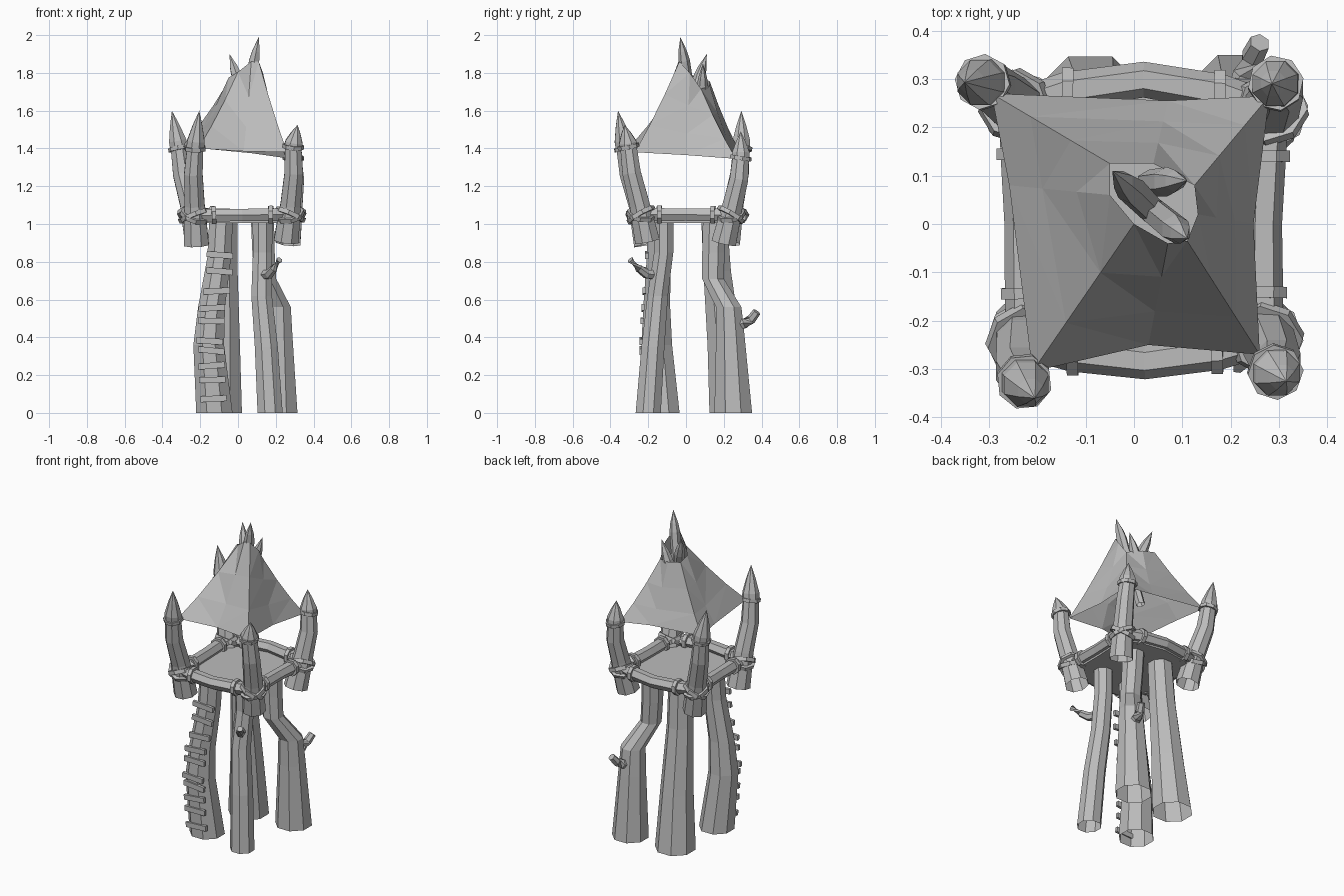
import bpy, bmesh, math, random
from mathutils import Vector, Matrix

random.seed(4)
if "Cube" in bpy.data.objects:
    bpy.data.objects.remove(bpy.data.objects["Cube"])

grey = bpy.data.materials.new("plain grey")
grey.use_nodes = True
COLOUR = (0.5, 0.5, 0.5, 1)
grey.diffuse_color = COLOUR
grey.node_tree.nodes["Principled BSDF"].inputs["Base Color"].default_value = COLOUR


def finish(name, bm):
    bmesh.ops.recalc_face_normals(bm, faces=bm.faces)
    mesh = bpy.data.meshes.new(name)
    bm.to_mesh(mesh)
    bm.free()
    mesh.materials.append(grey)
    obj = bpy.data.objects.new(name, mesh)
    bpy.context.collection.objects.link(obj)
    return obj


def bridge(bm, a, b):
    n = len(a)
    for i in range(n):
        bm.faces.new((a[i], a[(i + 1) % n], b[(i + 1) % n], b[i]))


def tube(name, path, sides=8, level=False, cap_start=False, cap_end=False):
    """Faceted tube along (x, y, z, radius) points; a zero radius ends in a point."""
    bm = bmesh.new()
    pts = [Vector(p[:3]) for p in path]
    last = len(pts) - 1
    rings = []
    for i, p in enumerate(path):
        if p[3] == 0:
            tip = bm.verts.new(pts[i])
            for k in range(sides):
                bm.faces.new((rings[-1][k], rings[-1][(k + 1) % sides], tip))
            break
        way = Vector((0, 0, 1)) if level else pts[min(i + 1, last)] - pts[max(i - 1, 0)]
        way.normalize()
        ref = Vector((1, 0, 0)) if abs(way.z) > 0.6 else Vector((0, 0, 1))
        u = (ref - way * ref.dot(way)).normalized()
        v = way.cross(u)
        ring = []
        for k in range(sides):
            t = math.tau * (k + 0.5) / sides
            ring.append(bm.verts.new(pts[i] + (u * math.cos(t) + v * math.sin(t)) * p[3]))
        if rings:
            bridge(bm, rings[-1], ring)
        rings.append(ring)
    if cap_start:
        bm.faces.new(rings[0])
    if cap_end:
        bm.faces.new(rings[-1])
    return finish(name, bm)


def hoop(name, centre, axis, radius, thick=0.009):
    """Rope ring around an axis."""
    rot = Vector(axis).to_track_quat('Z', 'Y').to_matrix()
    bm = bmesh.new()
    rings = []
    for k in range(8):
        t = math.tau * (k + 0.5) / 8
        out = Vector((math.cos(t), math.sin(t), 0))
        ring = []
        for r, h in ((-1, -1.3), (1, -1.3), (1, 1.3), (-1, 1.3)):
            p = out * (radius + r * thick) + Vector((0, 0, h * thick))
            ring.append(bm.verts.new(Vector(centre) + rot @ p))
        rings.append(ring)
    for k in range(8):
        bridge(bm, rings[k], rings[(k + 1) % 8])
    return finish(name, bm)


def along(path, z):
    """Point and radius of an upright path at height z."""
    for a, b in zip(path, path[1:]):
        if a[2] <= z <= b[2]:
            f = (z - a[2]) / (b[2] - a[2])
            return [m + (n - m) * f for m, n in zip(a, b)]
    return list(path[-1])


# Trunk legs, open underneath
legs = {
    "front_right_leg": [(-.125, -.13, 0, .104), (-.155, -.155, .36, .088),
                        (-.14, -.155, .56, .077), (-.1, -.145, .82, .068), (-.09, -.14, 1.01, .068)],
    "front_left_leg": [(.17, -.2, 0, .072), (.15, -.175, .35, .066),
                       (.125, -.15, .62, .059), (.13, -.118, .85, .055), (.13, -.12, 1.01, .057)],
    "back_left_leg": [(.215, .25, 0, .108), (.213, .235, .4, .082), (.212, .226, .56, .073),
                      (.145, .143, .71, .062), (.135, .145, .85, .064), (.13, .15, 1.01, .066)],
    "back_right_leg": [(-.09, .235, 0, .12), (-.08, .205, .35, .098),
                       (-.075, .165, .75, .079), (-.07, .15, 1.01, .074)],
}
for name, path in legs.items():
    tube(name, path, level=True)

# Broken branches
tube("front_branch", [(.13, -.15, .73, .028), (.165, -.21, .735, .026),
                      (.19, -.25, .765, .021), (.22, -.295, .81, .018)], 6, cap_end=True)
tube("back_branch", [(.22, .25, .46, .034), (.235, .31, .475, .03),
                     (.245, .345, .495, .025), (.26, .375, .535, .022)], 6, cap_end=True)

# Ladder rungs nailed to one leg
for z in (.075, .175, .25, .33, .38, .487, .555, .645, .75, .836):
    x, y, _, r = along(legs["front_right_leg"], z)
    bm = bmesh.new()
    turn = Matrix.Rotation(random.uniform(-.1, .12), 4, 'Y')
    shift = Matrix.Translation((x + random.uniform(0, .015), y - r * .94, z))
    size = Matrix.Diagonal((.14, .018, .032, 1))
    bmesh.ops.create_cube(bm, size=1, matrix=shift @ turn @ size)
    finish("ladder_rung", bm)

# Corner posts: base, middle, neck, tip
corners = {
    "front_right": ((-.22, -.21, .89), (-.23, -.25, 1.1), (-.227, -.325, 1.4), (-.205, -.36, 1.6)),
    "front_left": ((.255, -.205, .91), (.278, -.245, 1.1), (.292, -.305, 1.41), (.315, -.325, 1.525)),
    "back_left": ((.265, .2, .9), (.288, .247, 1.1), (.293, .29, 1.35), (.285, .29, 1.49)),
    "back_right": ((-.215, .22, .9), (-.252, .25, 1.1), (-.312, .293, 1.4), (-.35, .293, 1.6)),
}
joints = []
for name, (base, mid, neck, tip) in corners.items():
    b, m, n, t = map(Vector, (base, mid, neck, tip))
    bend = m.lerp(n, .55) + Vector((n.x, n.y, 0)).normalized() * .014
    tube(name + "_post", [(*b, .071), (*b.lerp(m, .5), .065), (*m, .058),
                          (*bend, .053), (*n, .047)])
    tube(name + "_point", [(*n, .051), (*n.lerp(t, .2), .05), (*n.lerp(t, .6), .028), (*t, 0)],
         cap_start=True)
    hoop(name + "_neck_rope", n, t - b, .05, .008)
    joint = b.lerp(m, .74)
    joints.append(joint)
    # Crossed lashings
    side = Vector((-joint.y, joint.x, 0)).normalized()
    for s in (-.45, .45):
        hoop(name + "_lashing", joint, (m - b).normalized() + side * s, .071)

# Railing logs bowed between the posts, with rope collars
bows = [("front_rail", (0, -.047, 0)), ("left_rail", (-.008, 0, 0)),
        ("back_rail", (0, .06, 0)), ("right_rail", (.004, 0, 0))]
outline = []
for i, (name, bow) in enumerate(bows):
    a, b = joints[i], joints[(i + 1) % 4]
    spots = [a.lerp(b, f) + Vector(bow) * math.sin(math.pi * f) for f in (0, .2, .5, .8, 1)]
    tube(name, [(*p, r) for p, r in zip(spots, (.037, .039, .037, .039, .037))], 6,
         cap_start=True, cap_end=True)
    for p in (spots[1], spots[3]):
        hoop(name + "_collar", p, b - a, .042, .009)
    outline += spots[:4]

# Platform floor reaching under the rails
bm = bmesh.new()
low = [bm.verts.new((p.x, p.y, 1.005)) for p in outline]
high = [bm.verts.new((p.x, p.y, 1.025)) for p in outline]
bridge(bm, low, high)
bm.faces.new(low)
bm.faces.new(high)
finish("platform_floor", bm)

# Hide roof: sheet stretched from four corners up to a ragged smoke hole, lower at the back
hem = [(-.21, -.305, 1.4), (.03, -.25, 1.385), (.26, -.27, 1.38), (.247, 0, 1.365),
       (.28, .265, 1.345), (.07, .255, 1.375), (-.295, .27, 1.41), (-.258, .08, 1.405)]
hole = [(0, 0, 1.805), (.07, -.04, 1.86), (.11, -.035, 1.86), (.132, .02, 1.8),
        (.125, .08, 1.715), (.04, .125, 1.735), (-.05, .125, 1.757), (-.05, .06, 1.775)]
bm = bmesh.new()
rings = []
for f, sag in ((0, 0), (.33, .022), (.67, .022), (1, 0)):
    ring = []
    for k, (h, t) in enumerate(zip(hem, hole)):
        p = Vector(h).lerp(Vector(t), f)
        p.z -= sag * (1.3 if k % 2 else .7)
        ring.append(bm.verts.new(p))
    if rings:
        bridge(bm, rings[-1], ring)
    rings.append(ring)
bmesh.ops.triangulate(bm, faces=bm.faces[:])
finish("hide_roof", bm)

# Sharpened poles crossing through the smoke hole
poles = [((0, .06, 1.42), (.11, -.03, 1.99)), ((.045, .02, 1.62), (-.045, .11, 1.9)),
         ((.03, .085, 1.62), (.11, .09, 1.85))]
for base, tip in poles:
    b, t = Vector(base), Vector(tip)
    neck = t - (t - b).normalized() * .13
    tube("roof_pole", [(*b, .027), (*neck, .031), (*neck.lerp(t, .4), .023), (*t, 0)], 6)
